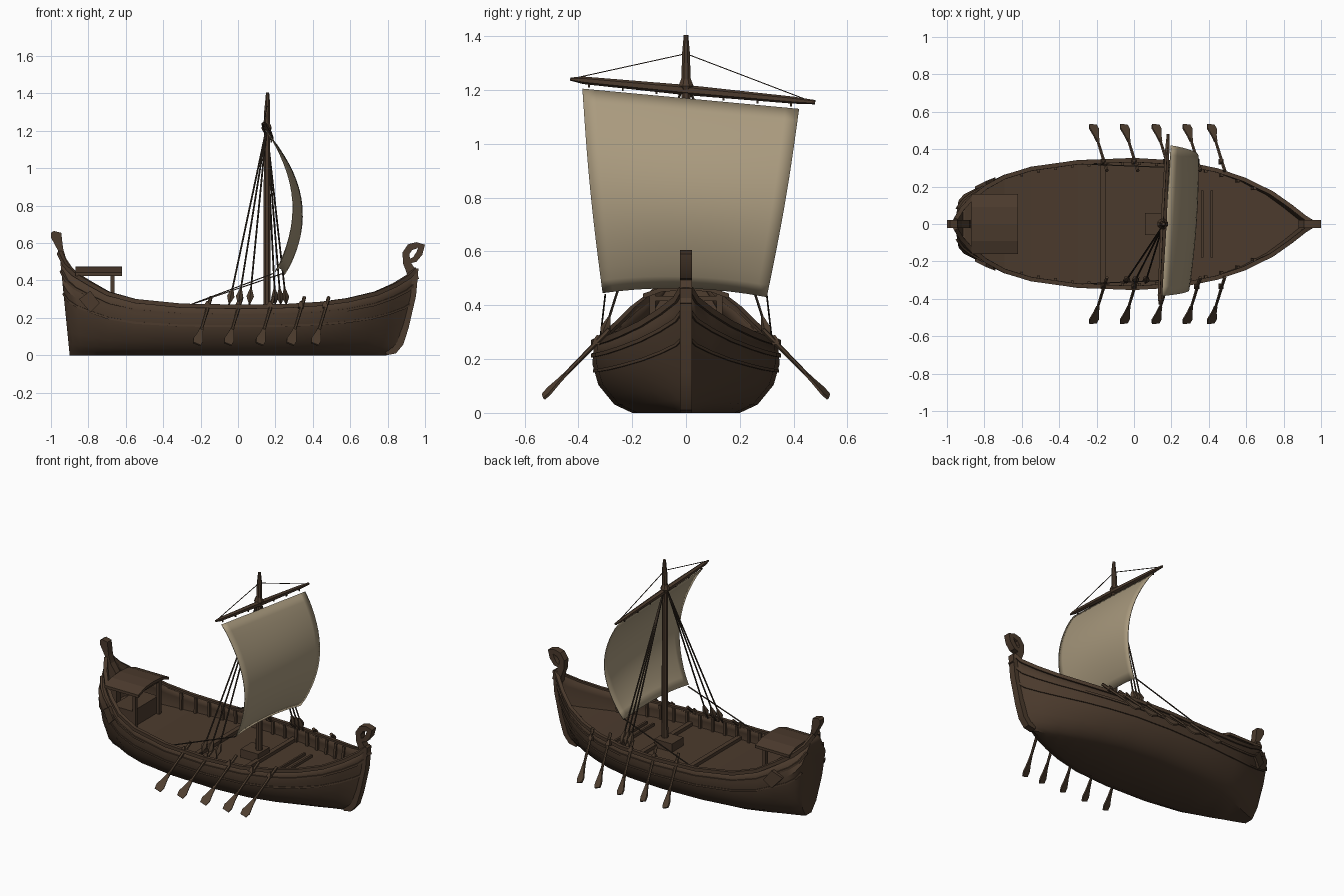
import bpy, bmesh, math
from mathutils import Vector as V

if "Cube" in bpy.data.objects:
    bpy.data.objects.remove(bpy.data.objects["Cube"])

def mat(name, c):
    m = bpy.data.materials.new(name)
    m.diffuse_color = (*c, 1)
    m.use_nodes = True
    m.node_tree.nodes["Principled BSDF"].inputs["Base Color"].default_value = m.diffuse_color
    return m
WOOD = mat("hull wood", (0.071, 0.043, 0.026))
OAK = mat("oar wood", (0.080, 0.050, 0.030))
ROPE = mat("dark rope", (0.044, 0.030, 0.020))
SAIL = mat("sail cloth", (0.40, 0.325, 0.21))

def finish(bm, name, m, smooth=True, thick=0):
    bmesh.ops.recalc_face_normals(bm, faces=bm.faces)
    me = bpy.data.meshes.new(name)
    bm.to_mesh(me); bm.free()
    o = bpy.data.objects.new(name, me)
    bpy.context.collection.objects.link(o)
    me.materials.append(m)
    if thick:
        s = o.modifiers.new("thickness", 'SOLIDIFY')
        s.thickness = thick; s.offset = -1
    if smooth:
        bpy.ops.object.select_all(action='DESELECT')
        o.select_set(True); bpy.context.view_layer.objects.active = o
        bpy.ops.object.shade_smooth_by_angle(angle=math.radians(35))
    return o

def tube(name, pts, radii, m, sides=6):
    """Swept round (or square) bar through pts; one radius or one per point."""
    pts = [V(p) for p in pts]
    if not isinstance(radii, (list, tuple)): radii = [radii] * len(pts)
    bm = bmesh.new(); rings = []
    for i, p in enumerate(pts):
        t = (pts[min(i + 1, len(pts) - 1)] - pts[max(i - 1, 0)]).normalized()
        ref = V((0, 0, 1)) if abs(t.z) < 0.9 else V((1, 0, 0))
        a = t.cross(ref).normalized(); b = t.cross(a)
        rings.append([bm.verts.new(p + radii[i] * (a * math.cos(k) + b * math.sin(k)))
                      for k in [2 * math.pi * (j + .5) / sides for j in range(sides)]])
    for r, q in zip(rings, rings[1:]):
        for j in range(sides):
            bm.faces.new((r[j], r[(j + 1) % sides], q[(j + 1) % sides], q[j]))
    bm.faces.new(rings[0]); bm.faces.new(rings[-1])
    return finish(bm, name, m)

def plate(name, pts, off, m):
    """Flat outline extruded by the vector off, centred on the outline."""
    bm = bmesh.new()
    off = V(off)
    f = bm.faces.new([bm.verts.new(V(p) - off / 2) for p in pts])
    g = bmesh.ops.extrude_face_region(bm, geom=[f])
    bmesh.ops.translate(bm, vec=off, verts=[v for v in g['geom'] if isinstance(v, bmesh.types.BMVert)])
    return finish(bm, name, m, False)

def box(name, c, s, m):
    x, y, z = c; a, b = s[0] / 2, s[1] / 2
    return plate(name, [(x-a, y-b, z), (x+a, y-b, z), (x+a, y+b, z), (x-a, y+b, z)], (0, 0, s[2]), m)

def interp(tab, x):
    if x <= tab[0][0]: return tab[0][1:]
    for p, q in zip(tab, tab[1:]):
        if x <= q[0]:
            t = (x - p[0]) / (q[0] - p[0])
            return [u + (w - u) * t for u, w in zip(p[1:], q[1:])]
    return tab[-1][1:]

# Hull stations: x, rail half-width, rail height, widest half-width, bottom half-width
ST = [(-.95, .022, .55, .125, .03), (-.925, .075, .485, .158, .04), (-.88, .13, .435, .182, .055),
      (-.8, .195, .385, .215, .08), (-.7, .25, .33, .26, .115), (-.55, .295, .29, .30, .16),
      (-.3, .33, .265, .338, .19), (0, .342, .26, .348, .20), (.25, .327, .263, .333, .18),
      (.45, .287, .275, .293, .14), (.6, .238, .295, .243, .10), (.75, .165, .33, .168, .06),
      (.85, .094, .375, .096, .03), (.92, .036, .42, .038, .012), (.955, .012, .46, .014, .004)]
STEM = [(0, .80), (.02, .845), (.06, .875), (.15, .905), (.32, .945), (.5, .965)]

def hull_point(x, f, inset=0):
    """Point on the +y hull side at station x and height fraction f."""
    g, s, m, b = interp(ST, x)
    y = interp([(0, b), (.12, b + .45*(m-b)), (.4, b + .85*(m-b)), (.7, m), (1, g)], f)[0]
    z = f * s
    if x > .3: x = .3 + (x - .3) / .665 * (interp(STEM, z)[0] - .3)
    if x < -.6: x += .05 * (-.6 - x) / .35 * (1 - z / .5)
    return V((x, max(y - inset, 0), z))

def side(p, s): return V((p[0], p[1] * s, p[2]))

# Hull shell with flat transom
bm = bmesh.new(); rows = []
for st in ST:
    half = [hull_point(st[0], f) for f in (0, .05, .12, .25, .4, .55, .7, .85, 1)]
    rows.append([bm.verts.new(side(p, -1)) for p in half[::-1]] + [bm.verts.new(p) for p in half])
for r, q in zip(rows, rows[1:]):
    for j in range(len(r) - 1):
        bm.faces.new((r[j], r[j + 1], q[j + 1], q[j]))
bm.faces.new(rows[0]); bm.faces.new(rows[-1])
finish(bm, "hull", WOOD, True, .012)

# Deck
def deck_z(x): return .175 + .4 * (min(interp(ST, x)[1], .46) - .26)
bm = bmesh.new(); prev = None
for st in ST:
    p = hull_point(st[0], deck_z(st[0]) / st[2], .006)
    cur = [bm.verts.new(side(p, -1)), bm.verts.new(p)]
    if prev: bm.faces.new((prev[0], prev[1], cur[1], cur[0]))
    prev = cur
finish(bm, "deck", WOOD, False)

# Rails, wales and inner ribs on both sides
for s in (-1, 1):
    for name, f, r in (("gunwale", 1, .016), ("upper_wale", .82, .010), ("lower_wale", .6, .008)):
        tube(name, [side(hull_point(st[0], f), s) for st in ST], r, WOOD, 4)
    for i in range(15):
        x = -.6 + i * .09
        a, b = hull_point(x, deck_z(x) / interp(ST, x)[1], .02), hull_point(x, 1, .016)
        tube("rib", [side(a, s), side(b, s)], .011, WOOD, 4)
    # Stern bracket
    c = V((-.79, .218 * s, .29))
    plate("stern_bracket", [c + V(d) for d in ((-.06, -.03*s, .01), (0, 0, -.06), (.05, .02*s, -.01), (0, 0, .055))],
          (0, .025, 0), WOOD)

# Stem, curled bow head and stern post
def ribbon(name, path, thick):
    L, R = [], []
    for i, (x, z, w) in enumerate(path):
        a, b = path[max(i - 1, 0)], path[min(i + 1, len(path) - 1)]
        t = V((b[0] - a[0], 0, b[1] - a[1])).normalized()
        n = V((-t.z, 0, t.x)) * w / 2
        L.append(V((x, 0, z)) + n); R.append(V((x, 0, z)) - n)
    bm = bmesh.new(); rings = []
    for l, r in zip(L, R):
        rings.append([bm.verts.new(p + V((0, y, 0))) for p, y in
                      ((l, -thick/2), (r, -thick/2), (r, thick/2), (l, thick/2))])
    for r, q in zip(rings, rings[1:]):
        for j in range(4):
            bm.faces.new((r[j], r[(j + 1) % 4], q[(j + 1) % 4], q[j]))
    bm.faces.new(rings[0]); bm.faces.new(rings[-1])
    finish(bm, name, WOOD)
ribbon("stem_post", [(.79, .015, .03), (.835, .025, .035), (.868, .065, .035), (.895, .15, .035),
                     (.932, .32, .04), (.947, .465, .036)], .045)
ribbon("bow_curl", [(.94, .40, .06), (.925, .45, .05), (.902, .495, .04), (.898, .545, .038), (.92, .578, .038),
                    (.955, .588, .034), (.982, .585, .038), (.97, .545, .034), (.945, .512, .03), (.91, .5, .02)], .044)
plate("stern_post", [(x, 0, z) for x, z in ((-.9, 0), (-.935, .45), (-.957, .55), (-1, .63), (-1, .655), (-.985, .665),
      (-.945, .655), (-.935, .57), (-.92, .52), (-.88, .46), (-.87, 0))], (0, .045, 0), WOOD)

# Stern shelter
roof = [(-.16, .425), (-.09, .45), (0, .456), (.09, .45), (.16, .425)]
plate("shelter_roof", [(-.745, y, z) for y, z in roof] + [(-.745, y, z + .018) for y, z in roof[::-1]], (.25, 0, 0), WOOD)
for s in (-1, 1):
    box("shelter_post", (-.67, s * .125, .32), (.022, .022, .24), WOOD)
box("shelter_front_beam", (-.67, 0, .425), (.02, .27, .02), WOOD)
box("shelter_bench", (-.755, 0, .25), (.15, .27, .12), WOOD)

# Deck beams and mast step
for x, w in ((-.165, .03), (.19, .03), (.365, .012), (.415, .014)):
    y = interp(ST, x)[0] - .01 if w > .02 else .18
    box("deck_beam", (x, 0, .185), (w, 2 * y, .025), WOOD)
box("mast_step", (.125, 0, .2), (.13, .12, .06), WOOD)

# Mast, cap and yard
tube("mast", [(.155, 0, .17), (.155, 0, 1.2), (.155, 0, 1.3), (.158, 0, 1.345), (.158, 0, 1.405)],
     [.021, .018, .017, .015, .009], WOOD, 8)
tube("mast_cap", [(.153, 0, 1.19), (.153, 0, 1.215), (.153, 0, 1.245)], [.018, .030, .018], WOOD, 8)
def yard_at(y): return V((.158 + .05 * y, y, 1.2 - .0945 * y))
tube("yard", [yard_at(y) for y in (-.43, -.38, 0, .4, .48)], [.006, .014, .019, .013, .008], WOOD, 6)
for y in (-.43, .47):
    tube("yard_lift", [(.156, 0, 1.335), yard_at(y)], .0025, ROPE, 4)
for i in range(7):
    p = yard_at(-.36 + i * .125)
    tube("sail_tie", [p, p - V((0, 0, .025))], .005, ROPE, 4)

# Billowed sail
def lerp(a, b, t): return a + (b - a) * t
bm = bmesh.new(); n = 16
def sail_point(i, j):
    t, v = i / n, j / n
    u = 2 * t - 1; belly = math.sin(math.pi * v) ** .85
    y = lerp(lerp(-.385, .42, t), lerp(-.31, .30, t), v) + .008 * math.sin(math.pi * v) * u
    z = lerp(lerp(1.205, 1.13, t), lerp(.445, .43, t) + .025 * (1 - u * u), v)
    return (.175 + .025 * u + .12 * belly + .05 * v + .014 * belly * (1 - u * u), y, z)
g = [[bm.verts.new(sail_point(i, j)) for j in range(n + 1)] for i in range(n + 1)]
for i in range(n):
    for j in range(n):
        bm.faces.new((g[i][j], g[i + 1][j], g[i + 1][j + 1], g[i][j + 1]))
finish(bm, "sail", SAIL, True, .005)

# Shrouds with blocks, and sheets from the lower sail corners
for s, xs in ((-1, (-.05, 0, .06)), (1, (.2, .23, .26))):
    for x in xs:
        foot, top = V((x, s * .315, .26)), V((.153, s * .012, 1.215))
        tube("shroud", [foot, top], .005, ROPE, 5)
        tube("shroud_block", [foot.lerp(top, k) for k in (.02, .055, .10)], [.006, .021, .006], OAK, 5)
    tube("sheet", [(.22 + .025 * s, s * .3, .44), (-.27, s * .32, .265)], .004, ROPE, 4)

# Oars, five per side, blades slightly feathered
for s in (-1, 1):
    for x in (-.165, 0, .17, .335, .465):
        grip, tip = V((x + .02, s * .285, .31)), V((x - .055, s * .53, .06))
        d = (tip - grip).normalized()
        w = (V((1, 0, 0)) - d * d.x).normalized()
        up = d.cross(w) * s
        w = w * math.cos(.35) + up * math.sin(.35)
        neck = tip - d * .13
        tube("oar_shaft", [grip, neck + d * .02], [.010, .008], OAK, 6)
        tube("oar_lock", [(x, s * .335, .255), (x, s * .33, .272), (x, s * .328, .29)], [.02, .018, .004], WOOD, 4)
        outline = ((0, .008), (.045, .014), (.1, .027), (.13, .021))
        plate("oar_blade", [neck + d * a + w * b for a, b in outline] + [neck + d * a - w * b for a, b in outline[::-1]],
              d.cross(w) * .01, OAK)
